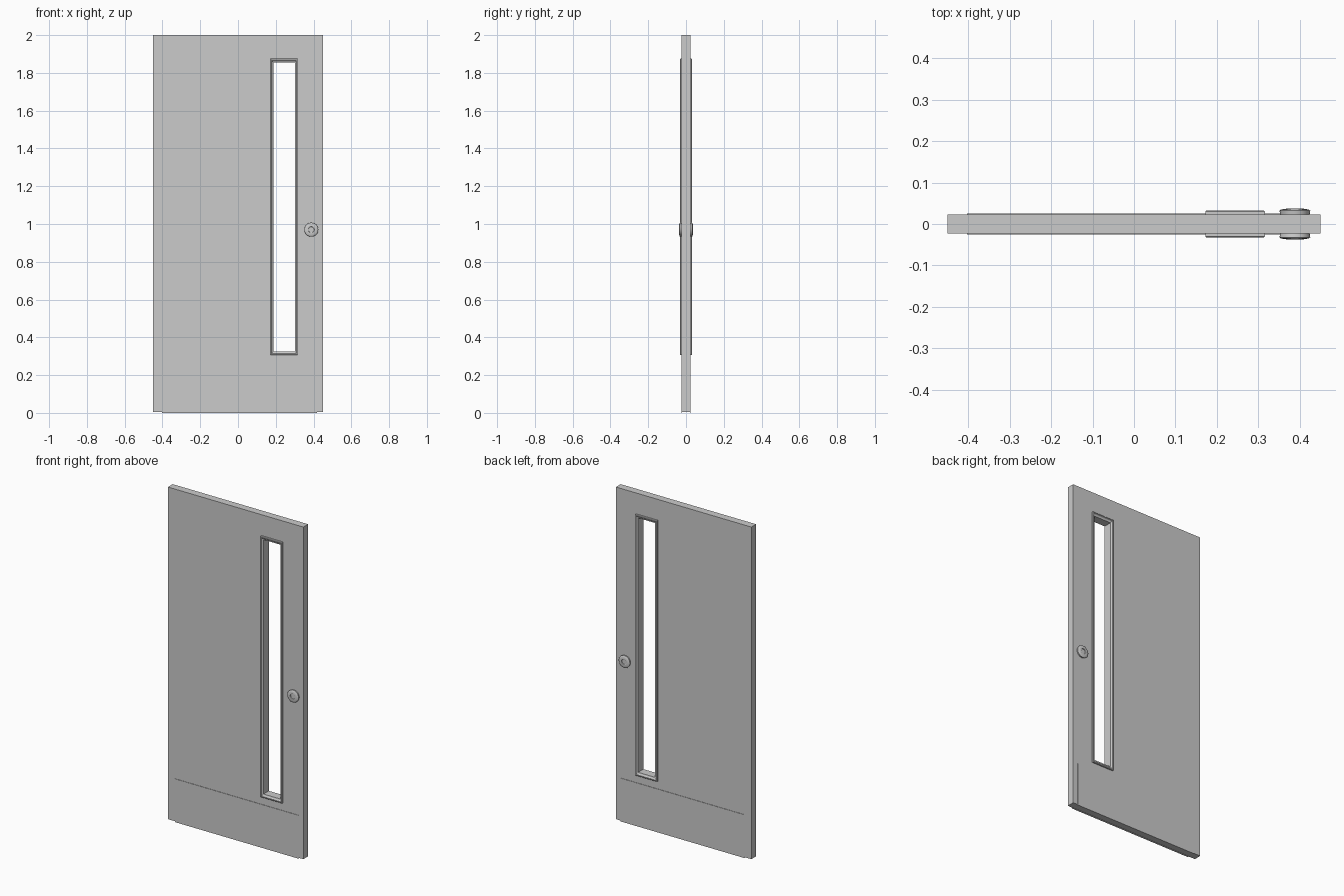
import bpy, bmesh, math

if "Cube" in bpy.data.objects:
    bpy.data.objects.remove(bpy.data.objects["Cube"])

def finish(name, bm):
    bmesh.ops.recalc_face_normals(bm, faces=bm.faces[:])
    me = bpy.data.meshes.new(name)
    bm.to_mesh(me)
    bm.free()
    ob = bpy.data.objects.new(name, me)
    bpy.context.collection.objects.link(ob)
    return ob

def rect_ring(name, rects):
    """Closed ring lofted through rectangles (x0, x1, z0, z1, y)."""
    bm = bmesh.new()
    loops = [[bm.verts.new(p) for p in ((a, y, c), (b, y, c), (b, y, d), (a, y, d))]
             for a, b, c, d, y in rects]
    for i, lo in enumerate(loops):
        nx = loops[(i + 1) % len(loops)]
        for k in range(4):
            j = (k + 1) % 4
            bm.faces.new((lo[k], lo[j], nx[j], nx[k]))
    return finish(name, bm)

def box(name, x0, x1, y0, y1, z0, z1):
    bm = bmesh.new()
    bmesh.ops.create_cube(bm, size=1)
    for v in bm.verts:
        v.co = (x0 if v.co.x < 0 else x1, y0 if v.co.y < 0 else y1, z0 if v.co.z < 0 else z1)
    return finish(name, bm)

def lathe(name, x, z, side, profile, n=32):
    """Turned part around the y axis; profile is (radius, distance from door centre)."""
    bm = bmesh.new()
    rings = [[bm.verts.new((x + r * math.cos(2 * math.pi * k / n), side * y,
                            z + r * math.sin(2 * math.pi * k / n))) for k in range(n)]
             for r, y in profile]
    for a, b in zip(rings, rings[1:]):
        for k in range(n):
            j = (k + 1) % n
            bm.faces.new((a[k], a[j], b[j], b[k]))
    bm.faces.new(rings[0])
    bm.faces.new(rings[-1])
    return finish(name, bm)

T = 0.0225                              # half thickness of the door
WX0, WX1, WZ0, WZ1 = 0.172, 0.316, 0.306, 1.875

def window(inset, y):
    return (WX0 + inset, WX1 - inset, WZ0 + inset * 1.35, WZ1 - inset * 1.35, y)

# door slab with window opening
slab = (-0.45, 0.45, 0.004, 2.0)
rect_ring("door_slab", [(*slab, -T), (*slab, T), window(0.010, T), window(0.010, -T)])

# window frame: raised bevelled trim on both faces, lining through the opening
half = [(0.0, 0.020), (0.0, 0.030), (0.002, 0.032), (0.006, 0.032), (0.010, 0.027), (0.015, 0.025)]
rect_ring("window_frame", [window(i, -y) for i, y in half] +
          [window(i, y) for i, y in reversed(half)])

for side, label in ((-1, "front"), (1, "back")):
    # kick plate
    y0, y1 = sorted((side * (T - 0.002), side * (T + 0.0025)))
    box(label + "_kick_plate", -0.403, 0.419, y0, y1, 0.0, 0.26)
    # round lock with recessed centre
    lock = lathe(label + "_lock", 0.388, 0.97, side,
                 [(0.035, 0.020), (0.037, 0.032), (0.034, 0.0345), (0.026, 0.0365),
                  (0.018, 0.037), (0.016, 0.036), (0.015, 0.032)])
    bpy.ops.object.select_all(action='DESELECT')
    lock.select_set(True)
    bpy.context.view_layer.objects.active = lock
    bpy.ops.object.shade_smooth_by_angle(angle=math.radians(30))
